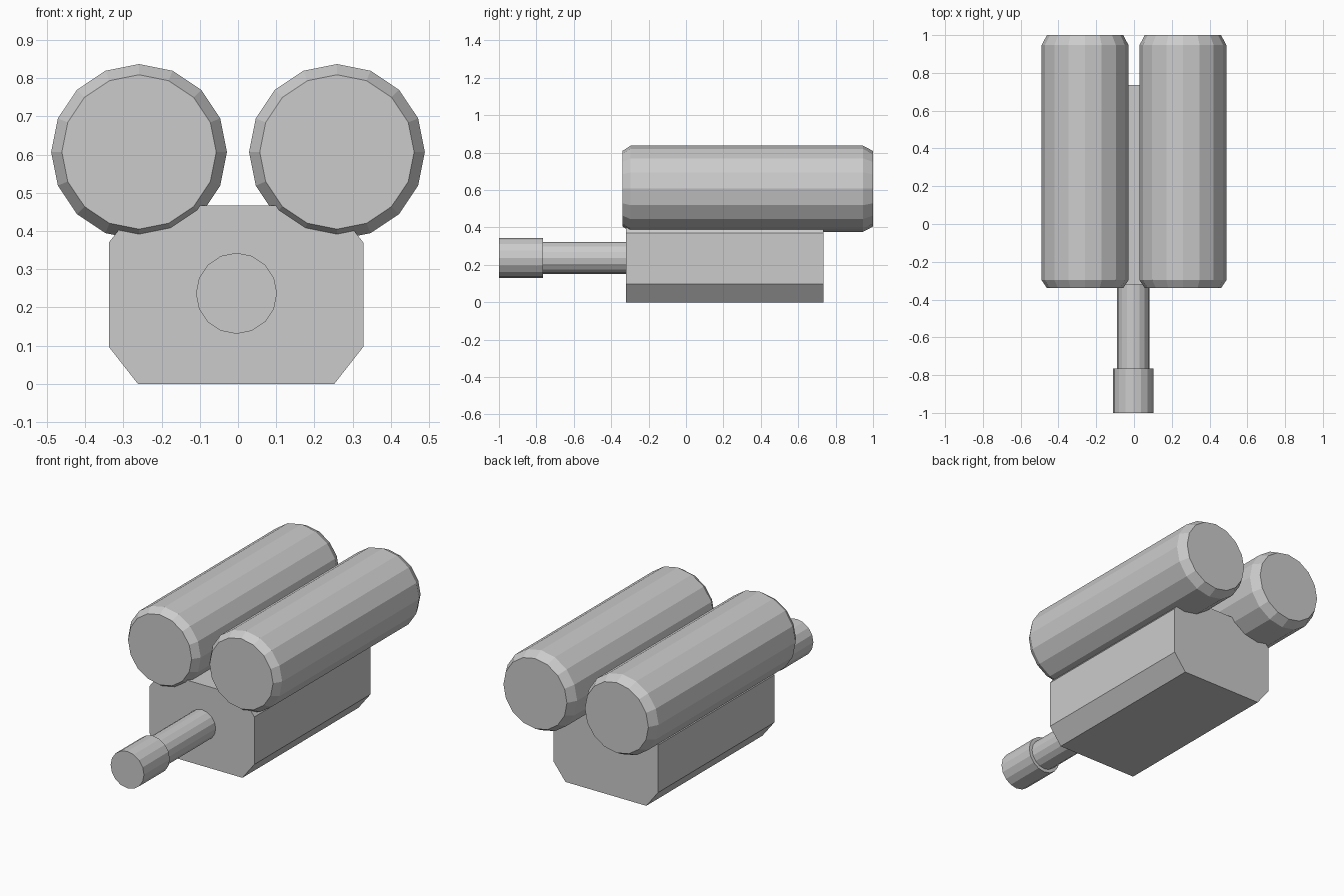
import bpy, bmesh
from math import cos, sin, pi

if "Cube" in bpy.data.objects:
    bpy.data.objects.remove(bpy.data.objects["Cube"])


def loft(name, sections):
    """Closed flat-shaded solid through (y, [(x, z), ...]) sections along y."""
    bm = bmesh.new()
    rings = [[bm.verts.new((x, y, z)) for x, z in pts] for y, pts in sections]
    n = len(rings[0])
    for a, b in zip(rings, rings[1:]):
        for i in range(n):
            j = (i + 1) % n
            bm.faces.new((a[i], a[j], b[j], b[i]))
    bm.faces.new(rings[0])
    bm.faces.new(rings[-1])
    bmesh.ops.recalc_face_normals(bm, faces=bm.faces)
    mesh = bpy.data.meshes.new(name)
    bm.to_mesh(mesh)
    bm.free()
    obj = bpy.data.objects.new(name, mesh)
    bpy.context.collection.objects.link(obj)
    return obj


def turned(name, x, z, profile, sides=16):
    """Round part along y from a (y, radius) profile."""
    angles = [2 * pi * i / sides for i in range(sides)]
    return loft(name, [(y, [(x + r * cos(a), z + r * sin(a)) for a in angles])
                       for y, r in profile])


# Twin tanks with chamfered ends
for side, x in (("left", -0.259), ("right", 0.259)):
    turned(side + "_tank", x, 0.607,
           [(-0.34, 0.202), (-0.297, 0.23), (0.947, 0.23), (1.0, 0.202)])

# Body block with chamfered long edges
cx = -0.005
half = [(0.257, 0.0), (0.333, 0.097), (0.333, 0.37), (0.257, 0.467)]
outline = [(cx + x, z) for x, z in half] + [(cx - x, z) for x, z in reversed(half)]
loft("body", [(-0.32, outline), (0.735, outline)])

# Nozzle: thin pipe stepping out to a thicker tip
turned("nozzle", -0.004, 0.237,
       [(-1.0, 0.106), (-0.765, 0.106), (-0.765, 0.086), (-0.30, 0.086)])
